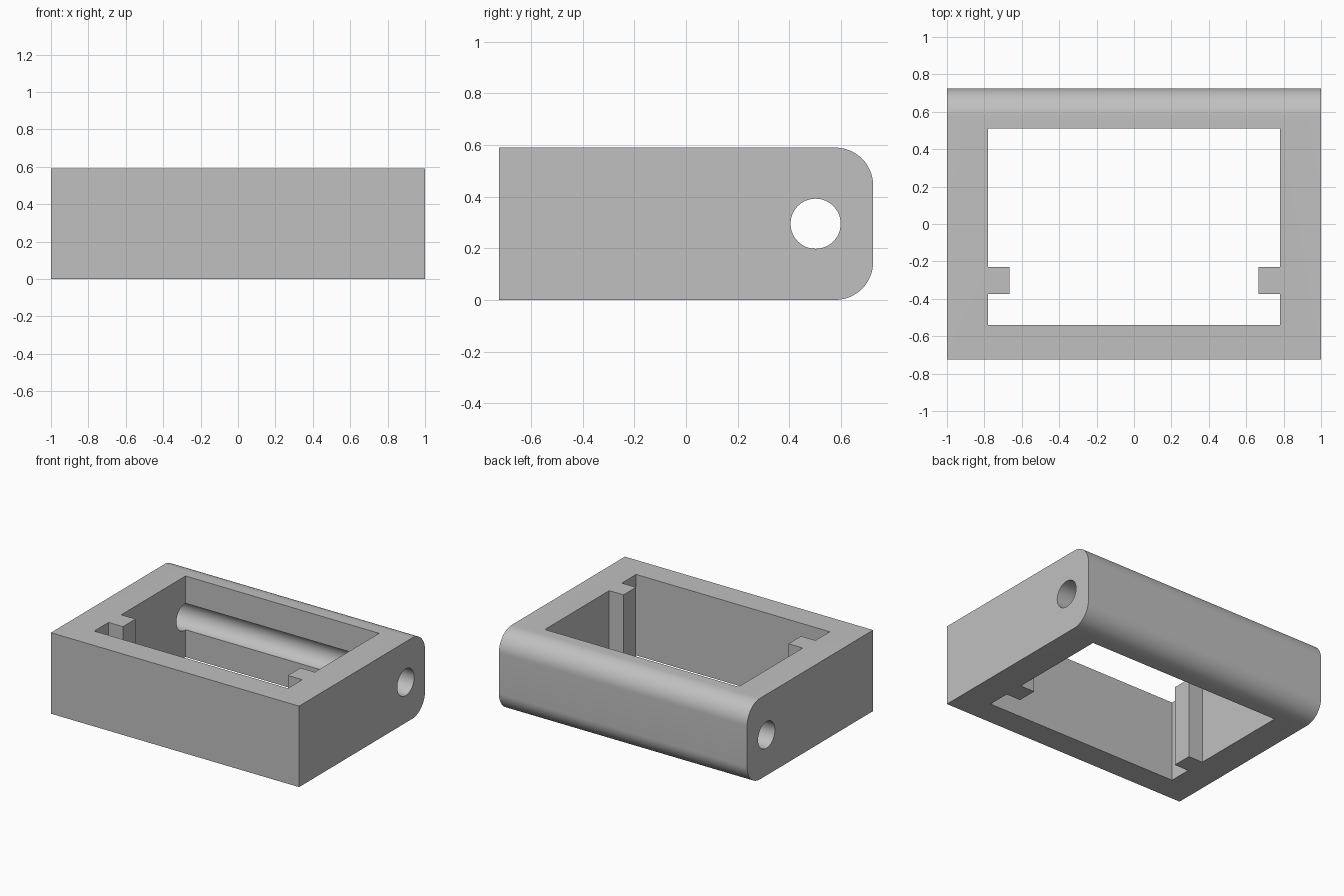
import bpy, bmesh, math
from mathutils import Matrix

if "Cube" in bpy.data.objects:
    bpy.data.objects.remove(bpy.data.objects["Cube"])

HALF_Y, HEIGHT, ROUND = 0.725, 0.59, 0.147

grey = bpy.data.materials.new("plain grey")
grey.use_nodes = True
colour = (0.53, 0.53, 0.53, 1)
grey.diffuse_color = colour
grey.node_tree.nodes["Principled BSDF"].inputs["Base Color"].default_value = colour


def finish(name, bm):
    bmesh.ops.recalc_face_normals(bm, faces=bm.faces)
    mesh = bpy.data.meshes.new(name)
    bm.to_mesh(mesh)
    bm.free()
    mesh.materials.append(grey)
    obj = bpy.data.objects.new(name, mesh)
    bpy.context.collection.objects.link(obj)
    return obj


def prism(name, points, shift):
    """Extrude a closed outline along the shift vector."""
    bm = bmesh.new()
    face = bm.faces.new([bm.verts.new(p) for p in points])
    top = bmesh.ops.extrude_face_region(bm, geom=[face])["geom"]
    bmesh.ops.translate(bm, vec=shift,
                        verts=[v for v in top if isinstance(v, bmesh.types.BMVert)])
    return finish(name, bm)


# Frame body: side profile with a rounded back, extruded across the width
profile = [(-1, -HALF_Y, HEIGHT), (-1, -HALF_Y, 0)]
for centre_z, start in ((ROUND, -90), (HEIGHT - ROUND, 0)):
    for i in range(17):
        a = math.radians(start + 90 * i / 16)
        profile.append((-1, HALF_Y - ROUND + ROUND * math.cos(a),
                        centre_z + ROUND * math.sin(a)))
frame = prism("frame", profile, (2, 0, 0))

# Opening: outline with a locating lug on each side
half = [(0.78, -0.54), (0.78, -0.375), (0.665, -0.375),
        (0.665, -0.23), (0.78, -0.23), (0.78, 0.51)]
outline = half + [(-x, y) for x, y in reversed(half)]
opening = prism("opening_cutter", [(x, y, -0.1) for x, y in outline],
                (0, 0, HEIGHT + 0.2))

# Pin hole: bored through both sides, grooving the back wall
bm = bmesh.new()
bmesh.ops.create_cone(bm, cap_ends=True, segments=64, radius1=0.097, radius2=0.097,
                      depth=2.2, matrix=Matrix.Translation((0, 0.502, HEIGHT / 2))
                      @ Matrix.Rotation(math.pi / 2, 4, "Y"))
hole = finish("pin_hole_cutter", bm)

bpy.context.view_layer.objects.active = frame
frame.select_set(True)
for cutter in (opening, hole):
    mod = frame.modifiers.new(cutter.name, "BOOLEAN")
    mod.operation, mod.solver, mod.object = "DIFFERENCE", "EXACT", cutter
    bpy.ops.object.modifier_apply(modifier=mod.name)
    bpy.data.objects.remove(cutter)

bpy.ops.object.shade_smooth_by_angle(angle=math.radians(30))
